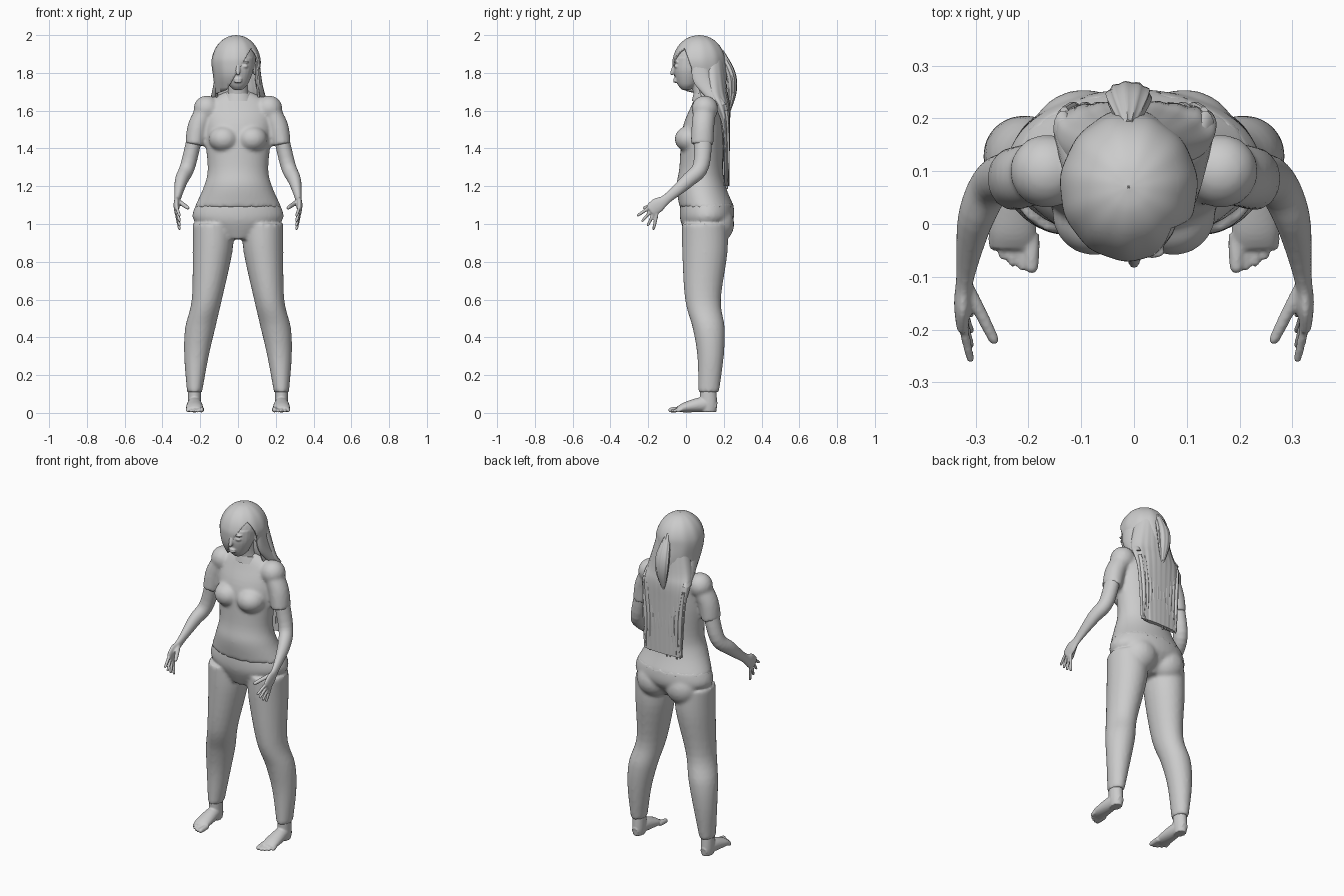
import bpy, bmesh, math, random
from mathutils import Vector, Matrix

random.seed(4)
if "Cube" in bpy.data.objects:
    bpy.data.objects.remove(bpy.data.objects["Cube"])

grey = bpy.data.materials.new("plain grey")
grey.use_nodes = True
grey.diffuse_color = (.6, .6, .6, 1)
grey.node_tree.nodes["Principled BSDF"].inputs["Base Color"].default_value = grey.diffuse_color
SIDES = {"left": 1, "right": -1}


def spline(rows, steps=5):
    """Smooth curve through rows of numbers."""
    rows = [Vector(row) for row in rows]
    padded = [rows[0], *rows, rows[-1]]
    curve = []
    for before, start, end, after in zip(padded, padded[1:], padded[2:], padded[3:]):
        pull_out, pull_in = (end - before) / 2, (after - start) / 2
        for step in range(steps):
            t = step / steps
            ease = t * t * (3 - 2 * t)
            curve.append(start.lerp(end, ease) + pull_out * t * (1 - t) ** 2
                         - pull_in * t * t * (1 - t))
    return curve + [rows[-1]]


def plain(angle, t):
    return 1


def tube(bm, rows, side=1, level=False, segments=24, ripple=plain, closed=True):
    """Loft oval rings through rows of x, y, z, width radius, depth radius."""
    rows = spline([(side * x, *rest) for x, *rest in rows])
    centres = [Vector(row[:3]) for row in rows]
    last = len(rows) - 1
    rings = []
    for i, (centre, row) in enumerate(zip(centres, rows)):
        along = Vector((0, 0, 1))
        if not level:
            along = (centres[min(i + 1, last)] - centres[max(i - 1, 0)]).normalized()
        across = Vector((1, 0, 0))
        across = (across - along * across.dot(along)).normalized()
        depth = along.cross(across)
        ring = []
        for k in range(segments):
            angle = math.tau * k / segments
            offset = (across * math.cos(angle) * max(row[3], .001)
                      + depth * math.sin(angle) * max(row[4], .001))
            ring.append(bm.verts.new(centre + offset * ripple(angle, i / last)))
        rings.append(ring)
    for low, high in zip(rings, rings[1:]):
        for k in range(segments):
            bm.faces.new((low[k - 1], low[k], high[k], high[k - 1]))
    if closed:
        bm.faces.new(rings[0][::-1])
        bm.faces.new(rings[-1])


def digit(bm, start, end, radius, side):
    """Finger or toe with a rounded tip."""
    start, end = Vector(start), Vector(end)
    tip = end + (end - start).normalized() * radius * .6
    rows = [(*start, radius, radius), (*start.lerp(end, .5), radius, radius),
            (*end, radius * .8, radius * .8), (*tip, radius * .2, radius * .2)]
    tube(bm, rows, side, segments=12)


def ball(bm, centre, size):
    matrix = Matrix.Translation(centre) @ Matrix.Diagonal((*size, 1))
    bmesh.ops.create_uvsphere(bm, u_segments=24, v_segments=16, radius=1, matrix=matrix)


def finish(name, bm, voxel=0, soften=3):
    """Make the object; a voxel size fuses its overlapping volumes."""
    bmesh.ops.recalc_face_normals(bm, faces=bm.faces[:])
    mesh = bpy.data.meshes.new(name)
    bm.to_mesh(mesh)
    bm.free()
    mesh.materials.append(grey)
    part = bpy.data.objects.new(name, mesh)
    bpy.context.collection.objects.link(part)
    bpy.ops.object.select_all(action='DESELECT')
    part.select_set(True)
    bpy.context.view_layer.objects.active = part
    bpy.ops.object.shade_smooth_by_angle(angle=math.radians(50))
    if voxel:
        fuse = part.modifiers.new("fuse", 'REMESH')
        fuse.mode = 'VOXEL'
        fuse.voxel_size = voxel
        fuse.use_smooth_shade = True
        smooth = part.modifiers.new("soften", 'SMOOTH')
        smooth.factor = .5
        smooth.iterations = soften
    return part


# Shirt: torso, bust, shoulders and short sleeves
bm = bmesh.new()
tube(bm, [(0, .11, 1.09, .23, .145), (0, .08, 1.2, .18, .13), (0, .08, 1.3, .16, .115),
          (0, .09, 1.5, .18, .11), (0, .11, 1.63, .17, .08), (0, .11, 1.7, .07, .05)],
     level=True, segments=40)
for side in SIDES.values():
    ball(bm, (side * .075, .02, 1.45), (.08, .08, .07))
    ball(bm, (side * .165, .1, 1.61), (.07, .07, .07))
    tube(bm, [(.16, .1, 1.62, .05, .06), (.21, .09, 1.52, .055, .06),
              (.23, .085, 1.42, .05, .06)], side)
finish("shirt", bm, voxel=.01, soften=4)

# Collar
bm = bmesh.new()
tube(bm, [(0, .1, 1.65, .085, .07), (0, .1, 1.69, .07, .06)], level=True, segments=32)
finish("collar", bm)

# Trousers: pelvis, seat and legs
bm = bmesh.new()
tube(bm, [(0, .11, 1.11, .22, .14), (0, .11, 1.02, .235, .14), (0, .09, .92, .1, .08)],
     level=True, segments=40)
for side in SIDES.values():
    ball(bm, (side * .095, .165, 1), (.1, .09, .1))
    tube(bm, [(.13, .1, 1, .11, .12), (.135, .1, .85, .105, .12), (.165, .09, .6, .08, .095),
              (.2, .12, .45, .08, .085), (.22, .13, .3, .065, .07), (.23, .12, .11, .04, .055)],
         side, level=True)
finish("trousers", bm, voxel=.01, soften=4)

for word, side in SIDES.items():
    # Arm, palm and thumb
    bm = bmesh.new()
    tube(bm, [(.22, .09, 1.5, .04, .05), (.265, .08, 1.31, .04, .043), (.3, .01, 1.23, .034, .038),
              (.32, -.1, 1.135, .017, .026), (.325, -.15, 1.1, .016, .04),
              (.325, -.19, 1.07, .012, .035)], side)
    digit(bm, (.315, -.12, 1.12), (.265, -.22, 1.085), .012, side)
    # Fingers fan downward from the knuckles
    for k in range(4):
        fan = .6 + k / 4
        root = Vector((.325, -.19 + k * .012, 1.09 - k * .013))
        reach = Vector((-.015, -math.cos(fan) * .08, -math.sin(fan) * .08))
        digit(bm, root, root + reach, .009, side)
    finish(word + "_arm", bm, voxel=.005)

    # Foot with toes shortening outward
    bm = bmesh.new()
    tube(bm, [(.23, .115, .16, .034, .042), (.23, .12, .05, .035, .045),
              (.23, .12, .005, .03, .04)], side, level=True)
    tube(bm, [(.23, .16, .03, .02, .025), (.23, .1, .045, .036, .04),
              (.23, 0, .03, .045, .028), (.23, -.045, .018, .04, .014)], side)
    for k in range(5):
        x, width = .194 + k * .018, .01 if k else .015
        digit(bm, (x, -.02, .02), (x, -.085 + k * k * .0025, width), width, side)
    finish(word + "_foot", bm, voxel=.005, soften=2)

# Head: neck, cranium, jaw, nose and lips
bm = bmesh.new()
tube(bm, [(0, .1, 1.64, .075, .055), (0, .09, 1.7, .053, .053), (0, .07, 1.82, .05, .055)],
     level=True)
ball(bm, (0, .06, 1.87), (.095, .115, .105))
tube(bm, [(0, 0, 1.71, .022, .02), (0, .01, 1.74, .052, .055), (0, .02, 1.81, .08, .084),
          (0, .03, 1.88, .086, .09)], level=True)
digit(bm, (0, -.055, 1.85), (0, -.075, 1.795), .012, 1)
for height in (1.754, 1.766):
    ball(bm, (0, -.055, height), (.022, .014, .007))
# Eyelids, brows and ears
for side in SIDES.values():
    ball(bm, (side * .035, -.048, 1.835), (.02, .016, .01))
    ball(bm, (side * .035, -.052, 1.858), (.026, .014, .006))
    ball(bm, (side * .09, .06, 1.82), (.012, .024, .034))
finish("head", bm, voxel=.005, soften=2)


# Hair cap: a dome over straight sides
def locks(angle, t):
    return 1 + .008 * math.sin(angle * 11 + t)


bm = bmesh.new()
dome = [math.pi / 2 * k / 5 for k in range(6)]
tube(bm, [(0, .11, 1.66, .118, .1), (-.01, .08, 1.77, .12, .137)]
     + [(-.01, .07, 1.85 + .15 * math.sin(a), .13 * math.cos(a), .14 * math.cos(a)) for a in dome],
     level=True, segments=72, ripple=locks, closed=False)
# Cut the face opening: fringe diagonal, cheek line, fringe end
cuts = [(Vector((-.05, 0, 1.725)), Vector((.23, 0, -.135))),
        (Vector((0, .02, 1.85)), Vector((0, -1, -.35))),
        (Vector((0, 0, 1.73)), Vector((.35, 0, -1)))]
for point, normal in cuts:
    bmesh.ops.bisect_plane(bm, geom=bm.verts[:] + bm.edges[:] + bm.faces[:],
                           plane_co=point, plane_no=normal)
opening = []
for face in bm.faces:
    middle = face.calc_center_median()
    diagonal, cheek, end = [(middle - point).dot(normal) > 0 for point, normal in cuts]
    if cheek and (diagonal or end):
        opening.append(face)
bmesh.ops.delete(bm, geom=opening, context='FACES')
cap = finish("hair_cap", bm)
cap.modifiers.new("thickness", 'SOLIDIFY').thickness = .01


# Long hair down the back, grooved deeper toward the ends
def grooves(angle, t):
    return 1 + .06 * t * math.sin(math.cos(angle) * 26)


bm = bmesh.new()
tube(bm, [(0, .13, 1.88, .09, .07), (0, .15, 1.7, .138, .07), (0, .185, 1.62, .153, .048),
          (0, .21, 1.5, .143, .022), (0, .215, 1.2, .125, .014)],
     level=True, segments=80, ripple=grooves)
finish("back_hair", bm)

# Loose strands with uneven ends
bm = bmesh.new()
for k in range(-5, 6):
    x = k * .023
    tube(bm, [(x * 1.15, .205, 1.6, .01, .018), (x, .222, 1.4, .012, .01),
              (x, .218, random.uniform(1.18, 1.24), .004, .004)], level=True, segments=10)
finish("hair_strands", bm)

# Side locks falling behind the shoulders
bm = bmesh.new()
for side in SIDES.values():
    tube(bm, [(.1, .07, 1.86, .014, .04), (.11, .09, 1.75, .018, .05),
              (.135, .18, 1.63, .018, .035)], side, level=True, segments=14)
finish("side_locks", bm)


# Small gathered tail at the back of the head
def pleats(angle, t):
    return 1 + .06 * math.sin(angle * 10)


bm = bmesh.new()
tube(bm, [(-.01, .18, 1.91, .012, .02), (-.01, .235, 1.8, .04, .025),
          (-.01, .245, 1.7, .036, .022), (-.01, .225, 1.58, .004, .004)],
     segments=40, ripple=pleats)
finish("hair_tail", bm)
